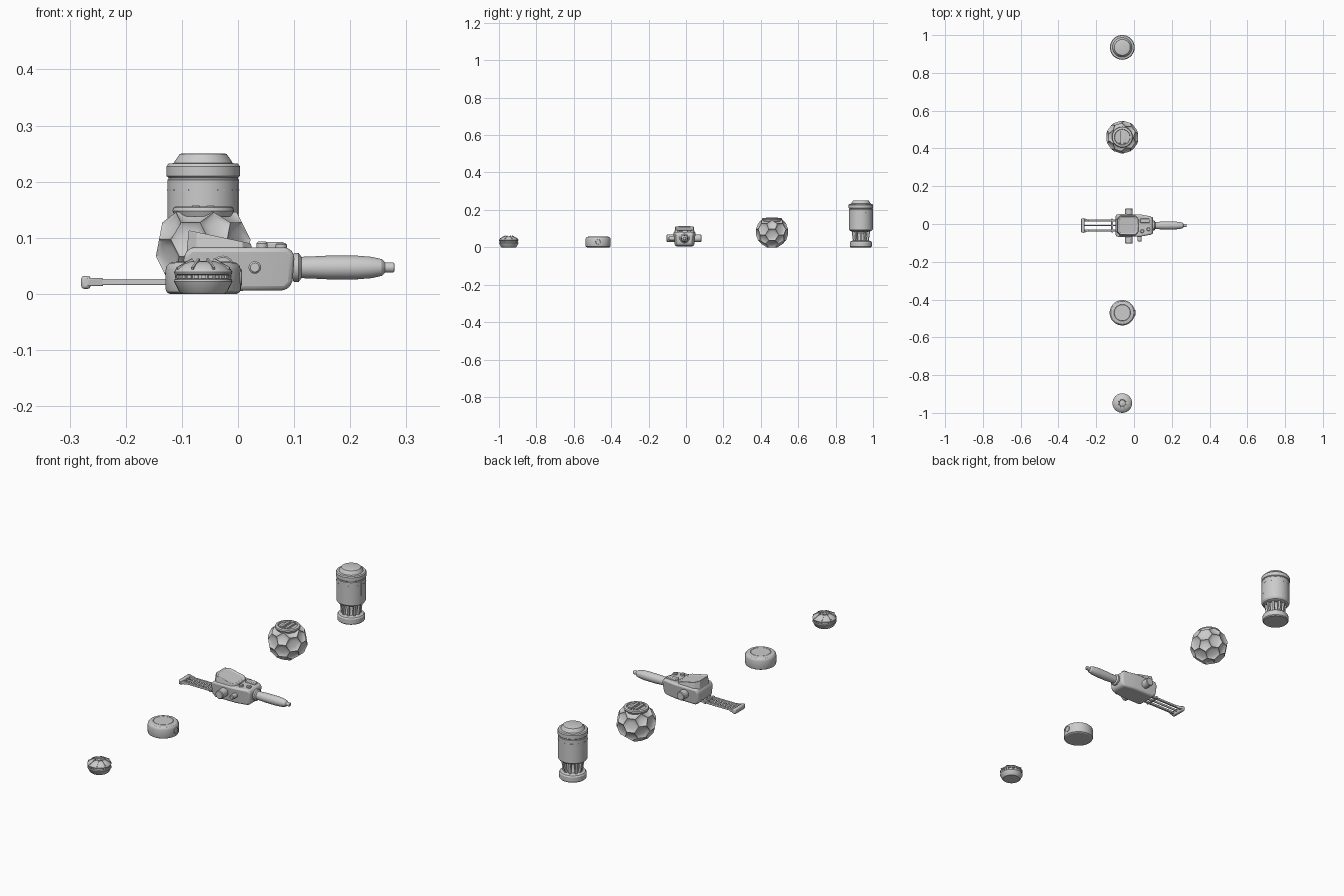
import bpy, bmesh
from math import pi, sin, cos
from mathutils import Vector, Matrix

if "Cube" in bpy.data.objects:
    bpy.data.objects.remove(bpy.data.objects["Cube"])

CX = -0.062


def finish(name, bm, angle=30):
    bmesh.ops.recalc_face_normals(bm, faces=bm.faces)
    me = bpy.data.meshes.new(name)
    bm.to_mesh(me)
    bm.free()
    ob = bpy.data.objects.new(name, me)
    bpy.context.collection.objects.link(ob)
    bpy.ops.object.select_all(action='DESELECT')
    ob.select_set(True)
    bpy.context.view_layer.objects.active = ob
    bpy.ops.object.shade_smooth_by_angle(angle=angle * pi / 180)
    return ob


def lathe(name, profile, loc, axis='Z', seg=40):
    """Spin (radius, height) points around an axis."""
    bm = bmesh.new()
    vs = [bm.verts.new((r, 0, h)) for r, h in profile]
    es = [bm.edges.new(p) for p in zip(vs, vs[1:])]
    bmesh.ops.spin(bm, geom=vs + es, axis=(0, 0, 1), cent=(0, 0, 0),
                   angle=2 * pi, steps=seg, use_duplicate=False)
    bmesh.ops.remove_doubles(bm, verts=bm.verts, dist=1e-5)
    rot = Vector((0, 0, 1)).rotation_difference(
        Vector({'X': (1, 0, 0), 'Y': (0, 1, 0), '-Y': (0, -1, 0), 'Z': (0, 0, 1)}[axis]))
    bm.transform(Matrix.Translation(loc) @ rot.to_matrix().to_4x4())
    return finish(name, bm)


def add_box(bm, size, mat):
    bmesh.ops.create_cube(bm, size=1, matrix=mat @ Matrix.Diagonal((*size, 1)))


def ring_of_boxes(name, count, radius, z, size, centre, tilt=0.0, start=0.0):
    """Boxes spaced around a vertical axis; size is radial, tangential, vertical."""
    bm = bmesh.new()
    for i in range(count):
        m = (Matrix.Translation((centre[0], centre[1], 0))
             @ Matrix.Rotation(start + 2 * pi * i / count, 4, 'Z')
             @ Matrix.Translation((radius, 0, z)) @ Matrix.Rotation(tilt, 4, 'Y'))
        add_box(bm, size, m)
    return finish(name, bm)


def bevel(ob, width, seg=2):
    m = ob.modifiers.new('bevel', 'BEVEL')
    m.width, m.segments, m.limit_method, m.angle_limit = width, seg, 'ANGLE', 0.5


# small ribbed mine
MY = -0.948
lathe('mine_shell', [(0, 0), (.038, 0), (.043, .004), (.052, .022), (.051, .026), (.046, .027),
                     (.046, .034), (.051, .035), (.052, .039), (.049, .044), (.038, .053),
                     (.023, .058), (.018, .058), (.016, .055), (0, .055)], (CX, MY, 0), seg=32)
ring_of_boxes('mine_teeth', 24, .047, .0305, (.006, .008, .007), (CX, MY))
ring_of_boxes('mine_ribs', 8, .035, .0525, (.034, .004, .006), (CX, MY), tilt=.5, start=pi / 8)
lathe('mine_button', [(0, .054), (.009, .054), (.009, .058), (.007, .059), (0, .059)], (CX, MY, 0), seg=20)

# round puck
PY = -0.47
lathe('puck_body', [(0, 0), (.060, 0), (.065, .003), (.067, .008), (.067, .043), (.065, .05),
                    (.060, .055), (.052, .057), (.044, .0575), (.043, .056), (.042, .0575), (0, .058)],
      (CX, PY, 0), seg=56)
lathe('puck_button', [(.015, -.01), (.015, .004), (.013, .005), (.012, .003), (0, .003)],
      (CX + .064, PY, .029), 'X', 24)

# faceted ball: truncated icosahedron with hollowed faces
BY, BZ, BR = 0.46, 0.082, 0.0875
ico = bmesh.new()
bmesh.ops.create_icosphere(ico, subdivisions=1, radius=1)
pts = []
for e in ico.edges:
    a, b = (v.co for v in e.verts)
    pts += [a.lerp(b, 1 / 3), a.lerp(b, 2 / 3)]
ico.free()
bm = bmesh.new()
for p in pts:
    bm.verts.new(p.normalized() * BR)
bmesh.ops.convex_hull(bm, input=bm.verts)
bmesh.ops.dissolve_limit(bm, angle_limit=.05, verts=bm.verts, edges=bm.edges)
bmesh.ops.recalc_face_normals(bm, faces=bm.faces)
faces = list(bm.faces)
for thick, depth in ((.006, -.004), (.008, -.0025), (.006, -.001)):
    bmesh.ops.inset_individual(bm, faces=faces, thickness=thick, depth=depth)
bmesh.ops.translate(bm, verts=bm.verts, vec=(CX, BY, BZ))
bmesh.ops.bisect_plane(bm, geom=bm.verts[:] + bm.edges[:] + bm.faces[:],
                       plane_co=(0, 0, .146), plane_no=(0, 0, 1), clear_outer=True)
finish('ball_shell', bm, 35)
lathe('ball_cap', [(0, .138), (.05, .138), (.055, .148), (.053, .154), (.049, .156),
                   (.042, .156), (.040, .150), (0, .150)], (CX, BY, 0))
bm = bmesh.new()
for x in (-.013, .013):
    add_box(bm, (.014, .066, .010), Matrix.Translation((CX + x, BY, .153)))
bevel(finish('ball_cap_grips', bm), .002)

# canister
KY = 0.935
lathe('canister_base', [(0, 0), (.055, 0), (.059, .004), (.059, .026), (.055, .032), (.046, .035), (0, .035)],
      (CX, KY, 0), seg=48)
lathe('canister_core', [(.036, .03), (.027, .05), (.027, .07), (.04, .092)], (CX, KY, 0), seg=32)
ring_of_boxes('canister_struts', 10, .041, .06, (.011, .010, .062), (CX, KY), tilt=.13)
lathe('canister_body', [(0, .085), (.05, .085), (.059, .089), (.064, .097), (.064, .203), (.062, .205),
                        (.062, .207), (.0655, .21), (.0655, .227), (.062, .232), (.052, .233),
                        (.051, .236), (.042, .249), (.039, .25), (0, .25)], (CX, KY, 0), seg=56)
ring_of_boxes('canister_dashes', 12, .0637, .185, (.002, .014, .002), (CX, KY))
bm = bmesh.new()
for s in (1, -1):
    add_box(bm, (.003, .004, .065), Matrix.Translation((CX + s * .0625, KY - s * .012, .165)))
finish('canister_side_slits', bm)

# hand tool body: side outline pushed across, narrower at the handle end
TY = -0.008
outline = [(-.097, .022), (-.08, .005), (.085, .006), (.097, .018), (.101, .07),
           (.09, .083), (-.086, .083), (-.097, .068)]
bm = bmesh.new()
f = bm.faces.new([bm.verts.new((x, -.06, z)) for x, z in outline])
ext = bmesh.ops.extrude_face_region(bm, geom=[f])['geom']
bmesh.ops.translate(bm, verts=[v for v in ext if isinstance(v, bmesh.types.BMVert)], vec=(0, .12, 0))
bmesh.ops.bisect_plane(bm, geom=bm.verts[:] + bm.edges[:] + bm.faces[:],
                       plane_co=(.03, 0, 0), plane_no=(1, 0, 0))
for v in bm.verts:
    if v.co.x > .05:
        v.co.y *= .78
    if v.co.z < .03:
        v.co.y *= .85
    v.co.y += TY
bevel(finish('tool_body', bm), .011, 3)

# tilted lid with sunken panel
bm = bmesh.new()
lid = [(-.092, .035), (-.075, .055), (.01, .055), (.027, .035)]
lid += [(x, -y) for x, y in reversed(lid)]
f = bm.faces.new([bm.verts.new((x, y + TY, .07)) for x, y in lid])
ext = bmesh.ops.extrude_face_region(bm, geom=[f])['geom']
for v in ext:
    if isinstance(v, bmesh.types.BMVert):
        v.co.x = -.032 + (v.co.x + .032) * .93
        v.co.y = TY + (v.co.y - TY) * .9
        v.co.z = .113 - (v.co.x + .087) * .21
bmesh.ops.recalc_face_normals(bm, faces=bm.faces)
top = [max(bm.faces, key=lambda q: q.calc_center_median().z)]
bmesh.ops.inset_region(bm, faces=top, thickness=.008)
bmesh.ops.inset_region(bm, faces=top, thickness=.002, depth=-.003)
bevel(finish('tool_lid', bm), .0025)

# handle, knobs and top buttons
lathe('tool_handle', [(0, 0), (.024, 0), (.026, .003), (.026, .01), (.022, .013), (.019, .015), (.0195, .03),
                      (.021, .06), (.021, .115), (.019, .14), (.015, .158), (.009, .164),
                      (.009, .178), (.007, .181), (0, .181)], (.098, TY, .047), 'X', 32)


def knob(name, x, y, z, r, length, axis):
    lathe(name, [(0, 0), (r, 0), (r, length - .003), (r - .003, length), (0, length)], (x, y, z), axis, 28)


knob('side_knob_front', -.027, -.05, .048, .020, .054, '-Y')
knob('side_knob_back', -.027, .035, .048, .020, .047, 'Y')
knob('small_side_knob', .03, -.045, .047, .011, .048, '-Y')
knob('top_button_left', .043, TY - .03, .075, .010, .018, 'Z')
knob('top_button_right', .077, TY - .02, .075, .010, .016, 'Z')
bm = bmesh.new()
add_box(bm, (.05, .022, .014), Matrix.Translation((.058, TY + .025, .085)))
bevel(finish('top_block', bm), .003)

# fork: rails, end bar and rear bar
bm = bmesh.new()
for y, w in ((-.026, .010), (0, .005), (.026, .010)):
    add_box(bm, (.18, w, .011), Matrix.Translation((-.175, TY + y, .021)))
add_box(bm, (.010, .072, .012), Matrix.Translation((-.116, TY, .021)))
for s in (1, -1):
    add_box(bm, (.03, .008, .014), Matrix.Translation((-.255, TY + s * .031, .021)) @ Matrix.Rotation(-s * .3, 4, 'Z'))
bevel(finish('fork_rails', bm), .002)
bm = bmesh.new()
add_box(bm, (.017, .076, .023), Matrix.Translation((-.271, TY, .0205)))
bevel(finish('fork_end_bar', bm), .005)
